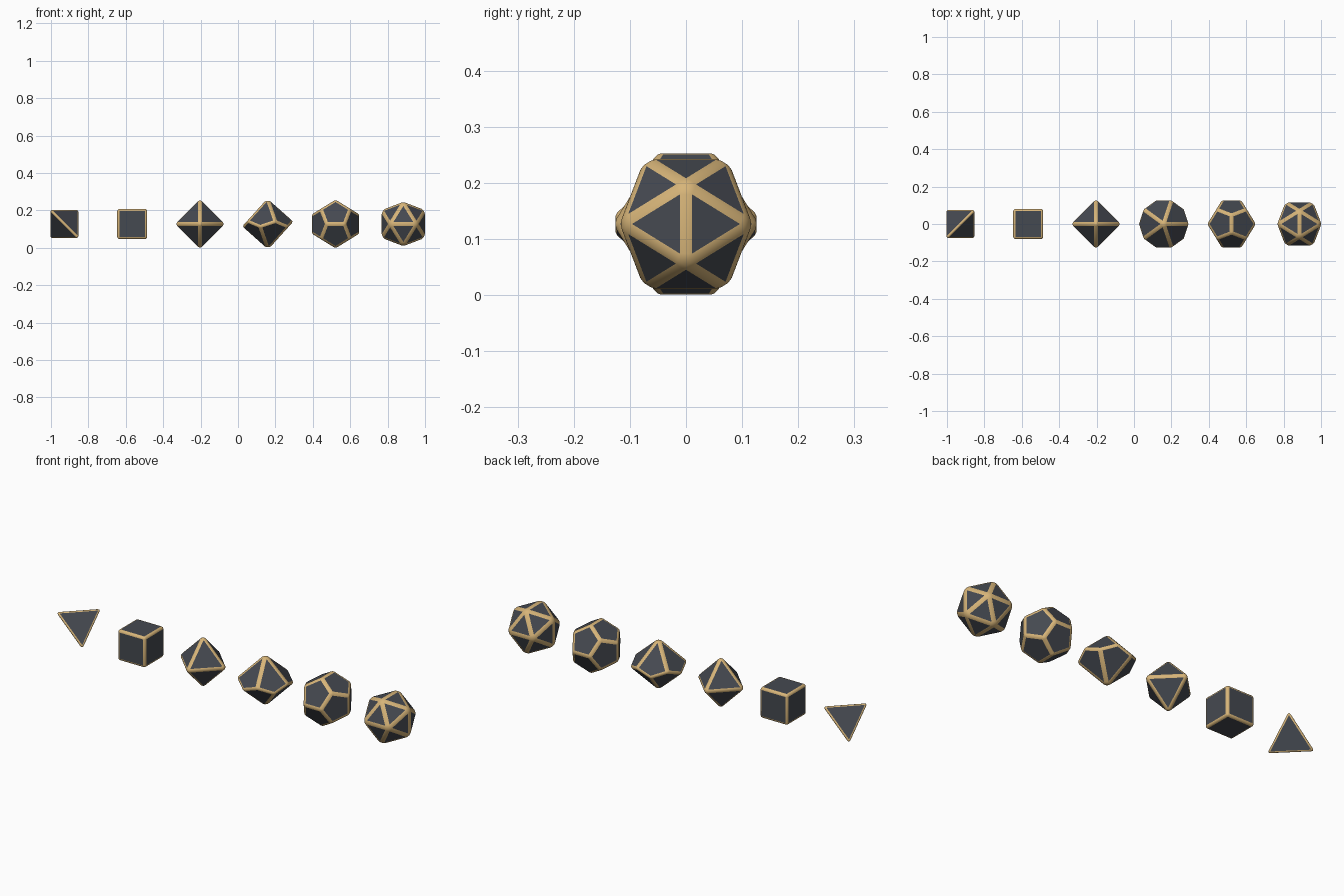
import bpy, bmesh, math
from itertools import product
from mathutils import Vector

if "Cube" in bpy.data.objects:
    bpy.data.objects.remove(bpy.data.objects["Cube"])

RADIUS, SPACING, BEVEL = 0.139, 0.3624, 0.0118
FIRST_X, CENTRE_Z = -0.928, 0.127
PHI = (1 + math.sqrt(5)) / 2


def material(name, colour, roughness):
    m = bpy.data.materials.new(name)
    m.use_nodes = True
    m.diffuse_color = (*colour, 1)
    shader = m.node_tree.nodes["Principled BSDF"]
    shader.inputs["Base Color"].default_value = (*colour, 1)
    shader.inputs["Roughness"].default_value = roughness
    return m


slate = material("dark slate", (0.06, 0.067, 0.082), 0.5)
gold = material("pale gold", (0.68, 0.46, 0.19), 0.4)


def cyclic(a, b):
    """All signed corners (0, a, b) and their cyclic rotations."""
    corners = []
    for s, t in product((-1, 1), repeat=2):
        p = (0, s * a, t * b)
        corners += [p, p[1:] + p[:1], p[2:] + p[:2]]
    return corners


def trapezohedron():
    """Two poles and a zigzag belt of ten corners that keeps the kites flat."""
    rise = math.tan(math.radians(18)) ** 2
    belt = [(math.cos(i * math.pi / 5), math.sin(i * math.pi / 5), rise * (-1) ** i)
            for i in range(10)]
    return belt + [(0, 0, 1), (0, 0, -1)]


def die(name, corners, x):
    """Convex solid with slate faces and rounded gold edges."""
    bm = bmesh.new()
    longest = max(Vector(c).length for c in corners)
    for c in corners:
        bm.verts.new(Vector(c) * RADIUS / longest)
    bmesh.ops.convex_hull(bm, input=bm.verts[:])
    bmesh.ops.dissolve_limit(bm, angle_limit=math.radians(1),
                             verts=bm.verts[:], edges=bm.edges[:])
    bmesh.ops.bevel(bm, geom=bm.edges[:], offset=BEVEL, offset_type='OFFSET',
                    segments=3, profile=0.5, affect='EDGES', material=1)
    bmesh.ops.recalc_face_normals(bm, faces=bm.faces[:])
    for f in bm.faces:
        f.smooth = f.material_index == 1
    mesh = bpy.data.meshes.new(name)
    bm.to_mesh(mesh)
    bm.free()
    mesh.materials.append(slate)
    mesh.materials.append(gold)
    obj = bpy.data.objects.new(name, mesh)
    obj.location = (x, 0, CENTRE_Z)
    bpy.context.collection.objects.link(obj)


# Corner sets, from four faces to twenty
cube = list(product((-1, 1), repeat=3))
solids = {
    "four_sided_die": [c for c in cube if math.prod(c) > 0],
    "six_sided_die": cube,
    "eight_sided_die": cyclic(0, 1),
    "ten_sided_die": trapezohedron(),
    "twelve_sided_die": cube + cyclic(1 / PHI, PHI),
    "twenty_sided_die": cyclic(1, PHI),
}
for i, (name, corners) in enumerate(solids.items()):
    die(name, corners, FIRST_X + i * SPACING)
